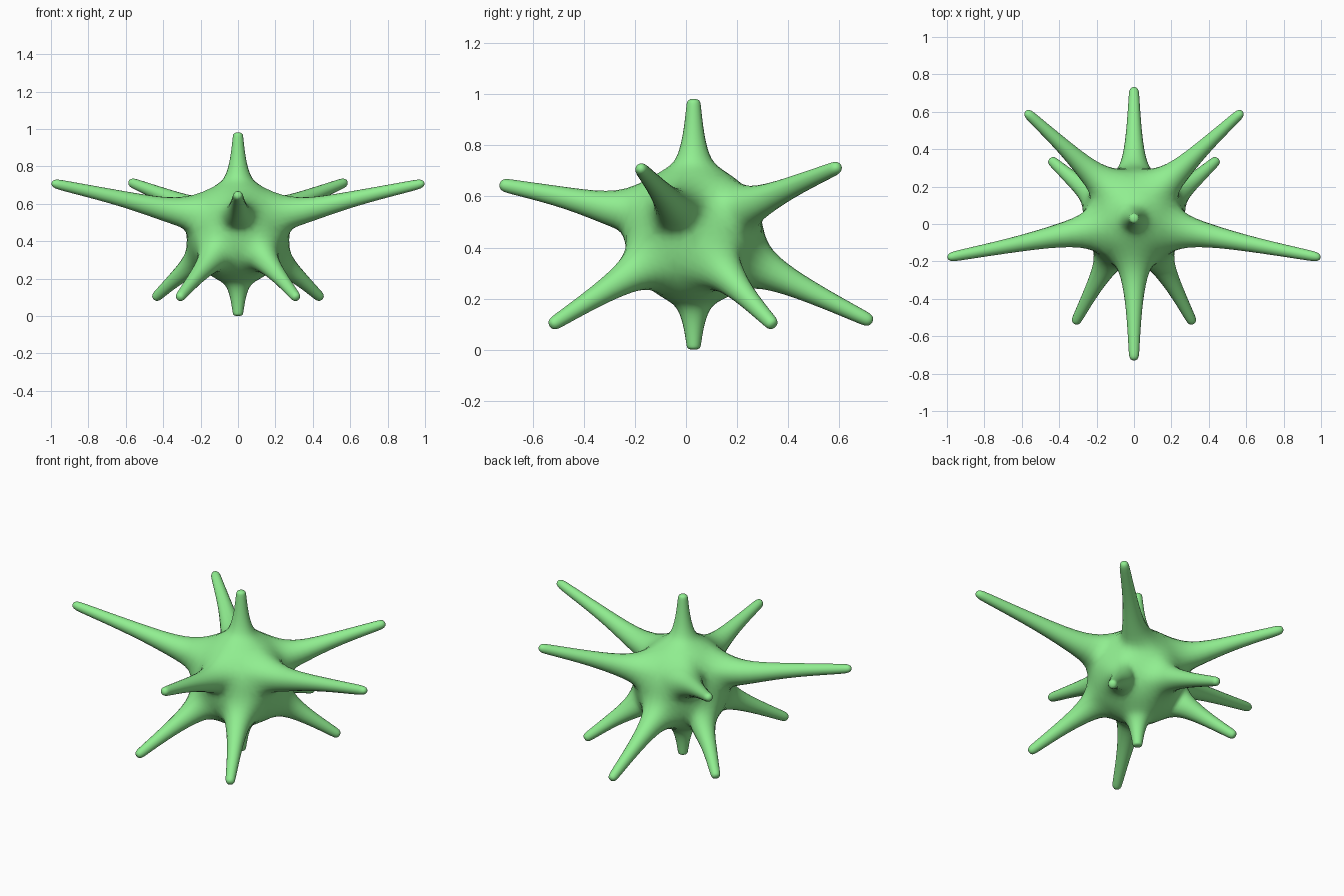
import bpy
import bmesh
import math
from mathutils import Vector, Quaternion

if "Cube" in bpy.data.objects:
    bpy.data.objects.remove(bpy.data.objects["Cube"])

CENTRE = Vector((0, 0.03, 0.45))
R = 0.278


def ring_dir(angle, z):
    a = math.radians(angle)
    h = math.sqrt(1 - z * z)
    return Vector((h * math.cos(a), h * math.sin(a), z))


# Spikes: icosahedron direction on the body, and tip position
Z = 1 / math.sqrt(5)
spikes = [
    (Vector((0, 0, 1)), Vector((0, 0.03, 0.982))),
    (Vector((0, 0, -1)), Vector((0, 0.03, 0.0))),
    (ring_dir(-90, Z), Vector((0, -0.73, 0.648))),
    (ring_dir(90, -Z), Vector((0, 0.73, 0.108))),
]
for angle, z, tip in [(-18, Z, (0.998, -0.18, 0.712)), (54, Z, (0.58, 0.602, 0.718)),
                      (18, -Z, (0.448, 0.345, 0.093)), (-54, -Z, (0.317, -0.532, 0.093))]:
    for s in (1, -1):
        d = ring_dir(angle, z)
        spikes.append((Vector((s * d.x, d.y, d.z)), Vector((s * tip[0], tip[1], tip[2]))))

bm = bmesh.new()
dirs = [d for d, _ in spikes]
n = len(dirs)
near = {i: [j for j in range(n) if j != i and dirs[i].dot(dirs[j]) > 0.4] for i in range(n)}

# Body: valley points halfway between neighbouring spikes
mid = {}
for i in range(n):
    for j in near[i]:
        if i < j:
            mid[i, j] = mid[j, i] = bm.verts.new(CENTRE + (dirs[i] + dirs[j]).normalized() * R)
for i in range(n):
    for j in near[i]:
        for k in near[i]:
            if i < j < k and k in near[j]:
                bm.faces.new((mid[i, j], mid[j, k], mid[i, k]))

# Spikes: tapering five-sided rings from the valley pentagon to the tip
PROFILE = [(0.17, 0.071), (0.5, 0.043), (0.85, 0.030), (0.97, 0.023)]
for i, (d, tip) in enumerate(spikes):
    side = d.orthogonal().normalized()
    up = d.cross(side)
    order = sorted(near[i], key=lambda j: math.atan2(dirs[j].dot(up), dirs[j].dot(side)))
    ring = [mid[i, j] for j in order]
    spokes = [(dirs[j] - d * dirs[j].dot(d)).normalized() for j in order]
    radial = (tip - CENTRE).normalized()
    base = CENTRE + (d + radial).normalized() * 0.25
    turn = d.rotation_difference((tip - base).normalized())
    for f, radius in PROFILE:
        q = Quaternion().slerp(turn, 0.6 if f < 0.2 else 1.0)
        c = base.lerp(tip, f)
        new = [bm.verts.new(c + (q @ s) * radius) for s in spokes]
        for k in range(5):
            m = (k + 1) % 5
            bm.faces.new((ring[k], ring[m], new[m], new[k]))
        ring = new
    top = bm.verts.new(tip)
    for k in range(5):
        bm.faces.new((ring[k], ring[(k + 1) % 5], top))

bmesh.ops.recalc_face_normals(bm, faces=bm.faces)
mesh = bpy.data.meshes.new("spiky_body")
bm.to_mesh(mesh)
bm.free()
body = bpy.data.objects.new("spiky_body", mesh)
bpy.context.collection.objects.link(body)
for p in mesh.polygons:
    p.use_smooth = True

sub = body.modifiers.new("smooth", 'SUBSURF')
sub.levels = sub.render_levels = 2

# Push the cage out so the smoothed surface passes through the planned points
target = [v.co.copy() for v in mesh.vertices]
for _ in range(8):
    bpy.context.view_layer.update()
    smooth = body.evaluated_get(bpy.context.evaluated_depsgraph_get()).data
    shift = [(t - smooth.vertices[k].co) * 0.8 for k, t in enumerate(target)]
    for v, s in zip(mesh.vertices, shift):
        v.co += s
    mesh.update()
    body.update_tag()

mat = bpy.data.materials.new("light_green")
mat.diffuse_color = (0.28, 0.855, 0.28, 1)
mat.use_nodes = True
mat.node_tree.nodes["Principled BSDF"].inputs["Base Color"].default_value = mat.diffuse_color
mesh.materials.append(mat)
